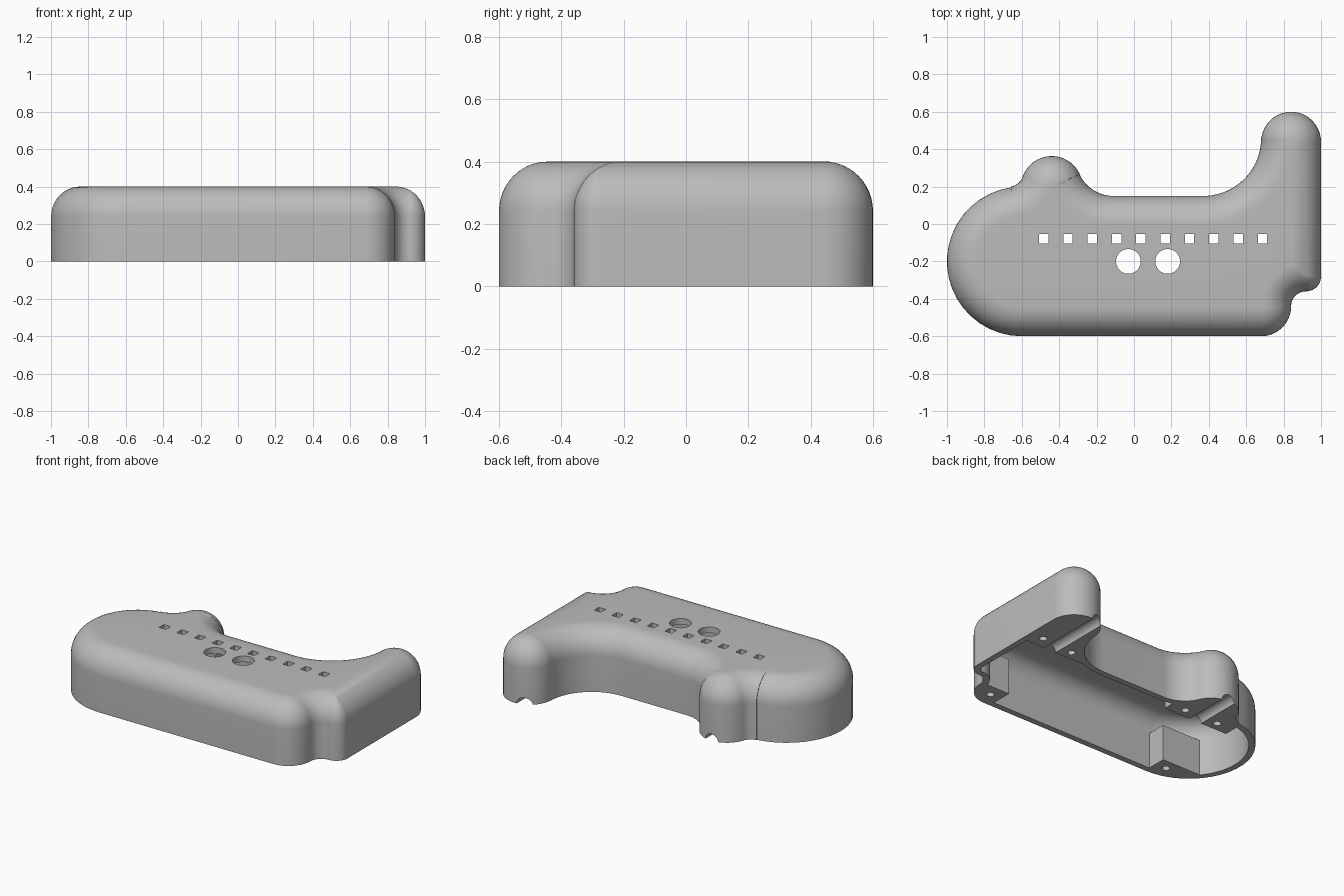
import bpy, bmesh
from math import sin, cos, pi, radians, hypot, sqrt
from mathutils import Matrix

cube = bpy.data.objects.get("Cube")
if cube:
    bpy.data.objects.remove(cube, do_unlink=True)

grey = bpy.data.materials.new("plain grey")
grey.use_nodes = True
grey.diffuse_color = (0.5, 0.5, 0.5, 1)
grey.node_tree.nodes["Principled BSDF"].inputs["Base Color"].default_value = (0.5, 0.5, 0.5, 1)

# Outline as tangent arcs: centre x, centre y, radius, start and end angle (falling angle = concave)
ARCS = [
    (0.68, -0.44, 0.16, -90, 0),
    (0.92, -0.44, 0.08, 180, 90),
    (0.92, -0.28, 0.08, -90, 0),
    (0.84, 0.44, 0.16, 0, 180),
    (0.37, 0.46, 0.31, 0, -90),
    (-0.11, 0.349, 0.199, -90, -155.3),
    (-0.44, 0.198, 0.165, 24.7, 160.4),
    (-0.67, 0.28, 0.08, -19.6, -81.7),
    (-0.6, -0.2, 0.4, 98.3, 270),
]
STEPS = 20
INSET = 0.155


def outline(d):
    """Outline moved inward by d; the small corner slides along its mitre once its radius is used up."""
    pts = []
    for cx, cy, r, a0, a1 in ARCS:
        rad = r - d if a1 > a0 else r + d
        for i in range(STEPS + 1):
            a = radians(a0 + (a1 - a0) * i / STEPS)
            x, y = cx + rad * cos(a), cy + rad * sin(a)
            near_notch = x > 0.7 and y < 0 and d > 0.08
            if near_notch and (x > 1 - d + 1e-5 or hypot(x - 0.92, y + 0.44) < 0.08 + d - 1e-5):
                x, y = 1 - d, -0.44 + sqrt(0.32 * d)
            pts.append((x, y))
    return pts


def make_object(name, bm):
    bmesh.ops.recalc_face_normals(bm, faces=bm.faces)
    mesh = bpy.data.meshes.new(name)
    bm.to_mesh(mesh)
    bm.free()
    ob = bpy.data.objects.new(name, mesh)
    bpy.context.collection.objects.link(ob)
    mesh.materials.append(grey)
    return ob


def domed_solid(name, bottom, wall, height):
    """Vertical wall with a rounded shoulder up to a flat top."""
    levels = [(wall, bottom)]
    for i in range(13):
        t = i / 12 * pi / 2
        levels.append((INSET - (INSET - wall) * cos(t), 0.24 + height * sin(t)))
    bm = bmesh.new()
    rings = [[bm.verts.new((x, y, z)) for x, y in outline(d)] for d, z in levels]
    for low, high in zip(rings, rings[1:]):
        for i in range(len(low)):
            j = (i + 1) % len(low)
            bm.faces.new((low[i], low[j], high[j], high[i]))
    bm.faces.new(rings[0][::-1])
    bm.faces.new(rings[-1])
    bmesh.ops.remove_doubles(bm, verts=bm.verts, dist=1e-4)
    return make_object(name, bm)


def add_box(bm, x0, x1, y0, y1, z0, z1):
    m = Matrix.Translation(((x0 + x1) / 2, (y0 + y1) / 2, (z0 + z1) / 2))
    bmesh.ops.create_cube(bm, size=1, matrix=m @ Matrix.Diagonal((x1 - x0, y1 - y0, z1 - z0, 1)))


def add_cylinder(bm, centre, r, length, turn=0, sides=48):
    bmesh.ops.create_cone(bm, cap_ends=True, segments=sides, radius1=r, radius2=r, depth=length,
                          matrix=Matrix.Translation(centre) @ Matrix.Rotation(turn, 4, 'X'))


def cut(target, cutter):
    cutter.hide_render = True
    mod = target.modifiers.new("cut", 'BOOLEAN')
    mod.operation = 'DIFFERENCE'
    mod.solver = 'EXACT'
    mod.object = cutter
    bpy.ops.object.select_all(action='DESELECT')
    target.select_set(True)
    bpy.context.view_layer.objects.active = target
    bpy.ops.object.modifier_apply(modifier=mod.name)
    bpy.data.objects.remove(cutter, do_unlink=True)


housing = domed_solid("housing_shell", 0, 0, 0.16)
cavity = domed_solid("cavity_cutter", -0.05, 0.04, 0.12)

# Screw blocks that stay solid inside the cavity
bm = bmesh.new()
for x0, x1, y0, y1 in [(-1.1, -0.59, -0.7, -0.43), (0.63, 0.9, -0.7, -0.42),
                       (0.5, 1.1, 0.14, 0.7), (-0.68, -0.2, 0.05, 0.5)]:
    add_box(bm, x0, x1, y0, y1, -0.1, 0.24)
cut(cavity, make_object("block_cutter", bm))
cut(housing, cavity)

bm = bmesh.new()
# Row of square openings and two round openings in the top
for i in range(10):
    x = -0.483 + 0.13 * i
    add_box(bm, x - 0.025, x + 0.025, -0.103, -0.053, 0.3, 0.5)
for x in (-0.03, 0.18):
    add_cylinder(bm, (x, -0.2, 0.4), 0.066, 0.2)
# Screw holes in the blocks
for x, y in [(-0.67, -0.5), (0.71, -0.5), (0.66, 0.2), (0.9, 0.22), (-0.31, 0.11), (-0.56, 0.11)]:
    add_cylinder(bm, (x, y, 0), 0.024, 0.3, sides=24)
# Cable channels through the arm and the bump
add_cylinder(bm, (0.78, 0.4, 0), 0.045, 0.7, pi / 2, 32)
add_cylinder(bm, (-0.44, 0.2, 0), 0.045, 0.5, pi / 2, 32)
cut(housing, make_object("opening_cutter", bm))

housing.select_set(True)
bpy.context.view_layer.objects.active = housing
bpy.ops.object.shade_smooth_by_angle(angle=radians(30))
